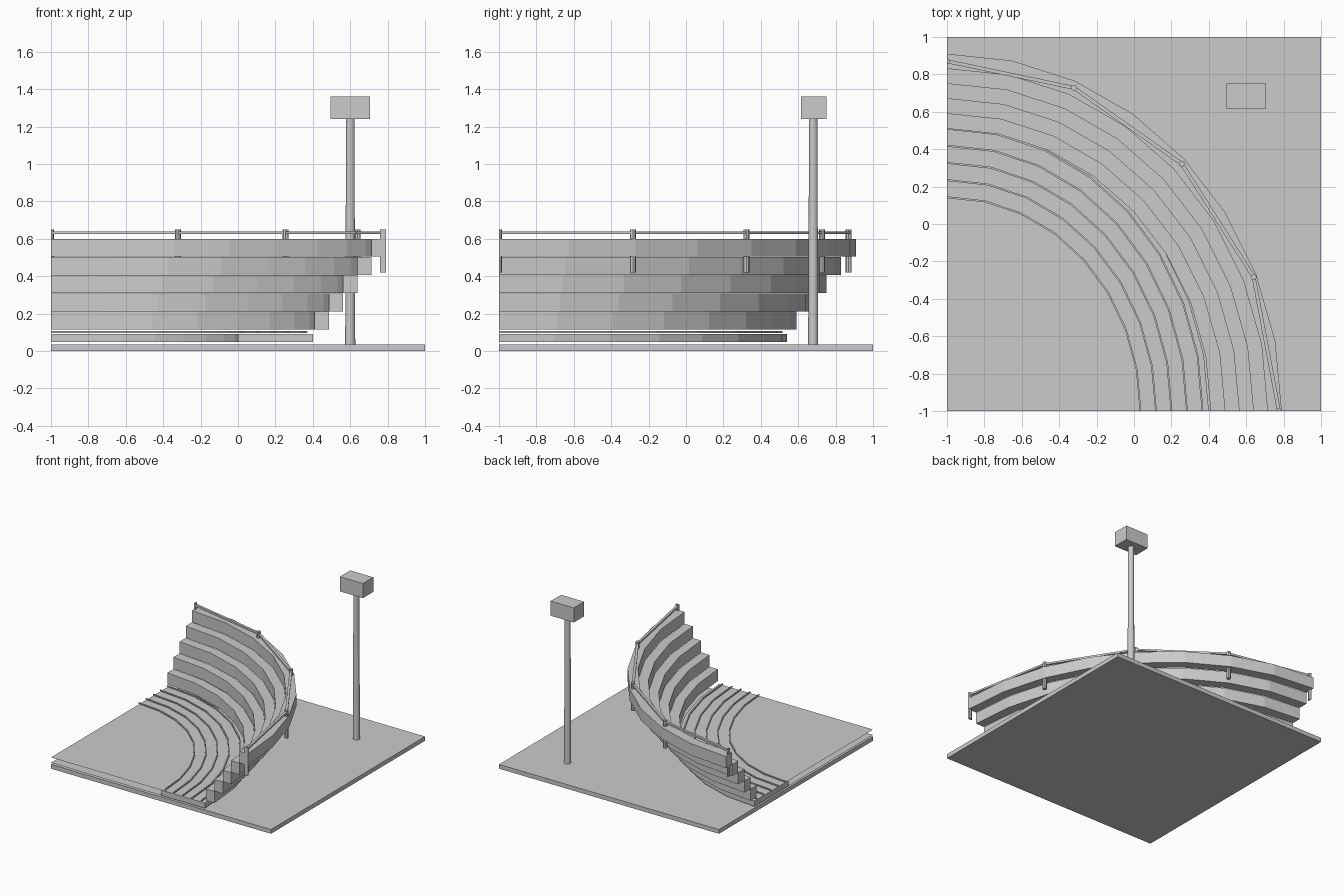
import bpy, bmesh
from math import sin, cos, pi
from mathutils import Vector

if "Cube" in bpy.data.objects:
    bpy.data.objects.remove(bpy.data.objects["Cube"], do_unlink=True)

concrete = bpy.data.materials.new("light_grey")
concrete.use_nodes = True
GREY = (0.6, 0.6, 0.6, 1)
concrete.diffuse_color = GREY
concrete.node_tree.nodes["Principled BSDF"].inputs["Base Color"].default_value = GREY

SEGMENTS = 8


def finish(name, bm):
    bmesh.ops.recalc_face_normals(bm, faces=bm.faces)
    mesh = bpy.data.meshes.new(name)
    bm.to_mesh(mesh)
    bm.free()
    mesh.materials.append(concrete)
    obj = bpy.data.objects.new(name, mesh)
    bpy.context.collection.objects.link(obj)
    return obj


def box(name, x0, x1, y0, y1, z0, z1):
    bm = bmesh.new()
    bmesh.ops.create_cube(bm, size=1)
    for v in bm.verts:
        v.co.x = x1 if v.co.x > 0 else x0
        v.co.y = y1 if v.co.y > 0 else y0
        v.co.z = z1 if v.co.z > 0 else z0
    return finish(name, bm)


def arc_point(rx, ry, t, z):
    """Point on the quarter ellipse around the field corner, t from 0 to 1."""
    return Vector((-1 + rx * sin(t * pi / 2), -1 + ry * cos(t * pi / 2), z))


def ring(name, inner, outer, z0, z1, steps=SEGMENTS):
    """Quarter ring with a rectangular section and closed ends."""
    bm = bmesh.new()
    rows = []
    for i in range(steps + 1):
        section = ((inner, z0), (outer, z0), (outer, z1), (inner, z1))
        rows.append([bm.verts.new(arc_point(*r, i / steps, z)) for r, z in section])
    for a, b in zip(rows, rows[1:]):
        for k in range(4):
            n = (k + 1) % 4
            bm.faces.new((a[k], a[n], b[n], b[k]))
    bm.faces.new(rows[0])
    bm.faces.new(rows[-1])
    return finish(name, bm)


def sheet(name, rx, ry, z):
    """Thin quarter ellipse surface."""
    bm = bmesh.new()
    edge = [bm.verts.new(arc_point(rx, ry, i / SEGMENTS, z)) for i in range(SEGMENTS + 1)]
    bm.faces.new([bm.verts.new((-1, -1, z))] + edge)
    return finish(name, bm)


def post(name, x, y, z0, z1, r0, r1, sides):
    """Upright round post, trimmed where it would leave the plot."""
    bm = bmesh.new()
    bmesh.ops.create_cone(bm, cap_ends=True, segments=sides, radius1=r0, radius2=r1, depth=z1 - z0)
    bmesh.ops.translate(bm, verts=bm.verts, vec=(x, y, (z0 + z1) / 2))
    for normal in ((-1, 0, 0), (0, -1, 0)):
        geom = bm.verts[:] + bm.edges[:] + bm.faces[:]
        cut = bmesh.ops.bisect_plane(bm, geom=geom, plane_co=(-1, -1, 0), plane_no=normal, clear_outer=True)
        edges = [e for e in cut["geom_cut"] if isinstance(e, bmesh.types.BMEdge)]
        if edges:
            bmesh.ops.holes_fill(bm, edges=edges)
    return finish(name, bm)


# Ground and field
box("ground", -1, 1, -1, 1, 0, 0.035)
sheet("field_base", 1.0, 1.1, 0.048)
sheet("field_surface", 1.0, 1.1, 0.092)

# Running track with raised lane lines
ring("track", (1.0, 1.1), (1.4, 1.54), 0.048, 0.092)
for i in range(5):
    r = 1.03 + 0.083 * i
    ring(f"lane_line_{i + 1}", (r, r * 1.105), (r + 0.009, (r + 0.009) * 1.105), 0.098, 0.107)

# Stepped seating tiers
for i in range(5):
    a, b = 1.41 + 0.076 * i, 1.51 + 0.08 * i
    z = 0.115 + 0.0975 * i
    ring(f"seating_tier_{i + 1}", (a, b), (a + 0.076, b + 0.08), z, z + 0.0955)

# Safety rail along the top tier
RAIL = (1.775, 1.87)
for i in range(5):
    p = arc_point(*RAIL, i / 4, 0)
    post(f"rail_post_{i + 1}", p.x, p.y, 0.42, 0.65, 0.016, 0.016, 8)
ring("rail", (1.765, 1.86), (1.785, 1.88), 0.625, 0.64, steps=4)

# Floodlight
post("floodlight_pole", 0.6, 0.68, 0.035, 1.24, 0.027, 0.022, 12)
box("floodlight_head", 0.495, 0.705, 0.615, 0.75, 1.24, 1.36)
